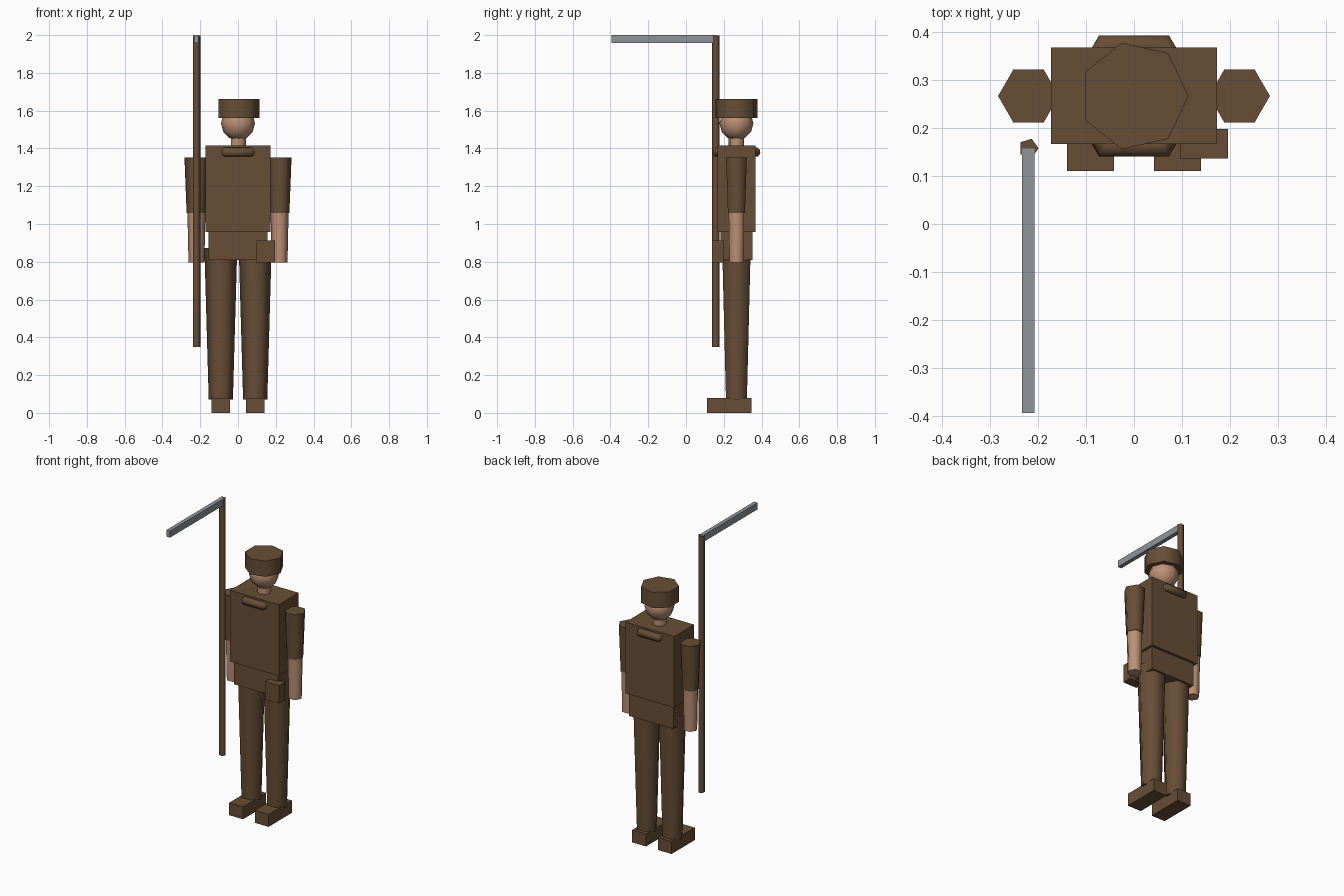
import bpy
import bmesh
from math import cos, sin, pi, radians

cube = bpy.data.objects.get("Cube")
if cube:
    bpy.data.objects.remove(cube, do_unlink=True)

BODY_Y = 0.267


def material(name, r, g, b):
    mat = bpy.data.materials.new(name)
    mat.use_nodes = True
    mat.diffuse_color = (r, g, b, 1)
    mat.node_tree.nodes["Principled BSDF"].inputs["Base Color"].default_value = (r, g, b, 1)
    return mat


BROWN = material("brown cloth", 0.135, 0.076, 0.037)
SKIN = material("skin", 0.50, 0.28, 0.18)
STEEL = material("grey steel", 0.27, 0.30, 0.32)


def smooth(obj):
    bpy.ops.object.select_all(action="DESELECT")
    obj.select_set(True)
    bpy.context.view_layer.objects.active = obj
    bpy.ops.object.shade_smooth_by_angle(angle=radians(75))


def add_mesh(name, bm, mat):
    bmesh.ops.recalc_face_normals(bm, faces=bm.faces)
    mesh = bpy.data.meshes.new(name)
    bm.to_mesh(mesh)
    bm.free()
    mesh.materials.append(mat)
    obj = bpy.data.objects.new(name, mesh)
    bpy.context.collection.objects.link(obj)
    return obj


def box(name, mat, xs, ys, zs):
    bm = bmesh.new()
    bmesh.ops.create_cube(bm, size=1)
    for v in bm.verts:
        for axis, (low, high) in enumerate((xs, ys, zs)):
            v.co[axis] = high if v.co[axis] > 0 else low
    return add_mesh(name, bm, mat)


def taper(name, mat, sides, x, y, zs, radii):
    """Capped upright prism whose first corner points to +x."""
    bm = bmesh.new()
    rings = [[bm.verts.new((x + r * cos(2 * pi * i / sides),
                            y + r * sin(2 * pi * i / sides), z))
              for i in range(sides)] for z, r in zip(zs, radii)]
    for ring in rings:
        bm.faces.new(ring)
    for i in range(sides):
        j = (i + 1) % sides
        bm.faces.new((rings[0][i], rings[0][j], rings[1][j], rings[1][i]))
    obj = add_mesh(name, bm, mat)
    smooth(obj)
    return obj


# Torso and hips
box("torso", BROWN, (-0.173, 0.173), (0.167, 0.368), (0.957, 1.415))
box("hips", BROWN, (-0.157, 0.157), (0.182, 0.352), (0.81, 0.957))
box("belt_pouch", BROWN, (0.096, 0.196), (0.137, 0.198), (0.797, 0.912))

# Rolled collar, mostly sunk in the torso
bpy.ops.mesh.primitive_torus_add(major_segments=6, minor_segments=10,
                                 major_radius=0.121, minor_radius=0.025,
                                 location=(0, BODY_Y, 1.38))
collar = bpy.context.object
collar.name = "collar"
collar.data.materials.append(BROWN)
smooth(collar)

# Neck, head and hat
taper("neck", SKIN, 7, 0, BODY_Y, (1.40, 1.48), (0.042, 0.042))
bm = bmesh.new()
bmesh.ops.create_uvsphere(bm, u_segments=8, v_segments=6, radius=0.09)
bmesh.ops.translate(bm, verts=bm.verts, vec=(0, BODY_Y, 1.533))
smooth(add_mesh("head", bm, SKIN))
taper("hat", BROWN, 7, 0, BODY_Y, (1.562, 1.663), (0.114, 0.114))

# Arms, legs and feet on both sides
for side, s in (("left", 1), ("right", -1)):
    taper(side + "_sleeve", BROWN, 6, s * 0.22, BODY_Y, (1.057, 1.352), (0.052, 0.0635))
    taper(side + "_forearm", SKIN, 6, s * 0.22, BODY_Y, (0.795, 1.07), (0.042, 0.048))
    taper(side + "_leg", BROWN, 6, s * 0.091, BODY_Y, (0.07, 0.872), (0.064, 0.087))
    box(side + "_foot", BROWN, sorted((s * 0.042, s * 0.14)), (0.111, 0.346), (0, 0.08))

# Long pole with a straight blade reaching forward
taper("pole", BROWN, 5, -0.22, 0.158, (0.35, 1.999), (0.021, 0.021))
box("blade", STEEL, (-0.234, -0.208), (-0.394, 0.158), (1.958, 2.0))
